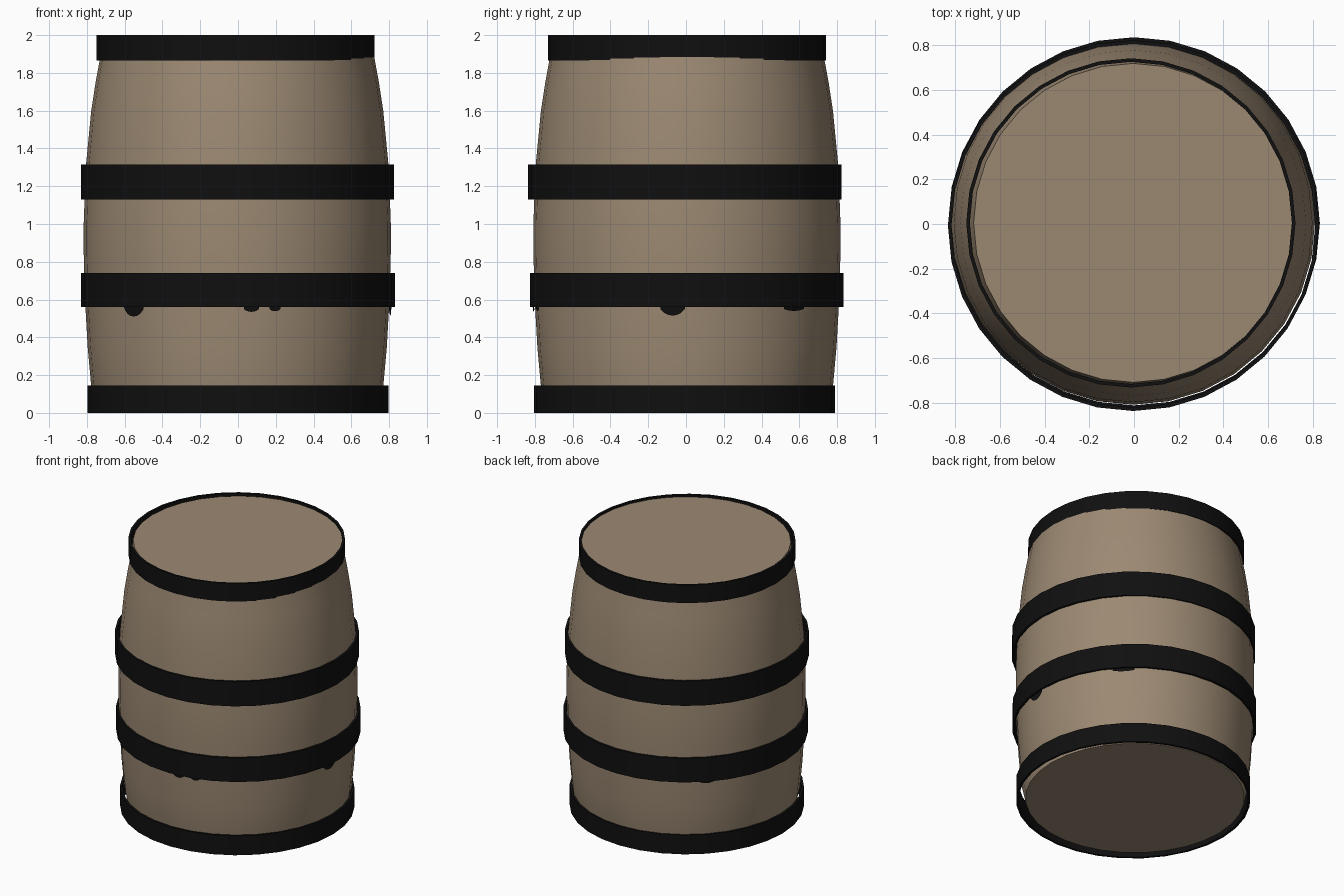
import bpy, bmesh, math

cube = bpy.data.objects.get("Cube")
if cube:
    bpy.data.objects.remove(cube, do_unlink=True)

SIDES = 32


def material(name, rgb):
    m = bpy.data.materials.new(name)
    m.use_nodes = True
    m.diffuse_color = (*rgb, 1)
    m.node_tree.nodes["Principled BSDF"].inputs["Base Color"].default_value = (*rgb, 1)
    return m


wood = material("tan wood", (0.33, 0.25, 0.17))
iron = material("black iron", (0.005, 0.005, 0.005))


def finish(name, bm, mat):
    bmesh.ops.recalc_face_normals(bm, faces=bm.faces)
    mesh = bpy.data.meshes.new(name)
    bm.to_mesh(mesh)
    bm.free()
    mesh.materials.append(mat)
    obj = bpy.data.objects.new(name, mesh)
    bpy.context.collection.objects.link(obj)
    bpy.ops.object.select_all(action='DESELECT')
    obj.select_set(True)
    bpy.context.view_layer.objects.active = obj
    bpy.ops.object.shade_smooth_by_angle(angle=math.radians(35))
    return obj


def lathe(name, profile, mat, center=(0, 0), closed=False):
    """Spin (radius, z) points; an open profile gets flat end caps."""
    bm = bmesh.new()
    rings = []
    for r, z in profile:
        rings.append([bm.verts.new((center[0] + r * math.cos(math.tau * i / SIDES),
                                    center[1] + r * math.sin(math.tau * i / SIDES), z))
                      for i in range(SIDES)])
    pairs = list(zip(rings, rings[1:]))
    if closed:
        pairs.append((rings[-1], rings[0]))
    else:
        bm.faces.new(rings[0])
        bm.faces.new(rings[-1])
    for a, b in pairs:
        for i in range(SIDES):
            j = (i + 1) % SIDES
            bm.faces.new((a[i], a[j], b[j], b[i]))
    return finish(name, bm, mat)


# Bulging wooden body with flat heads
lathe("barrel_body",
      [(0.745, 0.01), (0.774, 0.15), (0.792, 0.35), (0.806, 0.6), (0.813, 0.85),
       (0.813, 1.0), (0.802, 1.3), (0.773, 1.6), (0.75, 1.75), (0.728, 1.87), (0.713, 1.985)],
      wood, (-0.004, 0.005))


# Thin iron hoops, each slightly off centre
def hoop(name, radius, low, high, center):
    inner = radius - 0.016
    lathe(name, [(radius, low), (radius, high), (inner, high), (inner, low)],
          iron, center, closed=True)


hoop("top_hoop", 0.736, 1.865, 2.0, (-0.014, 0.005))
hoop("upper_hoop", 0.829, 1.13, 1.315, (-0.003, -0.007))
hoop("lower_hoop", 0.831, 0.56, 0.74, (0.0, 0.004))
hoop("bottom_hoop", 0.797, 0.0, 0.145, (0.0, -0.009))


# Dark stain patches hanging under the lower hoop
def stain(name, angle, width, drop):
    bm = bmesh.new()
    steps = 6
    columns = []
    for i in range(steps + 1):
        t = i / steps
        a = math.radians(angle) + (t - 0.5) * width / 0.81
        depth = 0.01 + drop * math.sin(math.pi * t) ** 0.7
        columns.append([bm.verts.new((r * math.cos(a), r * math.sin(a), z))
                        for r, z in ((0.814, 0.57), (0.81, 0.56 - depth))])
    for a, b in zip(columns, columns[1:]):
        bm.faces.new((a[0], a[1], b[1], b[0]))
    finish(name, bm, iron)


for n, (angle, width, drop) in enumerate([(-133, 0.14, 0.04), (-85, 0.08, 0.015),
                                          (-76, 0.06, 0.012), (-5, 0.13, 0.035),
                                          (45, 0.15, 0.01), (135, 0.1, 0.012)]):
    stain(f"stain_{n + 1}", angle, width, drop)
